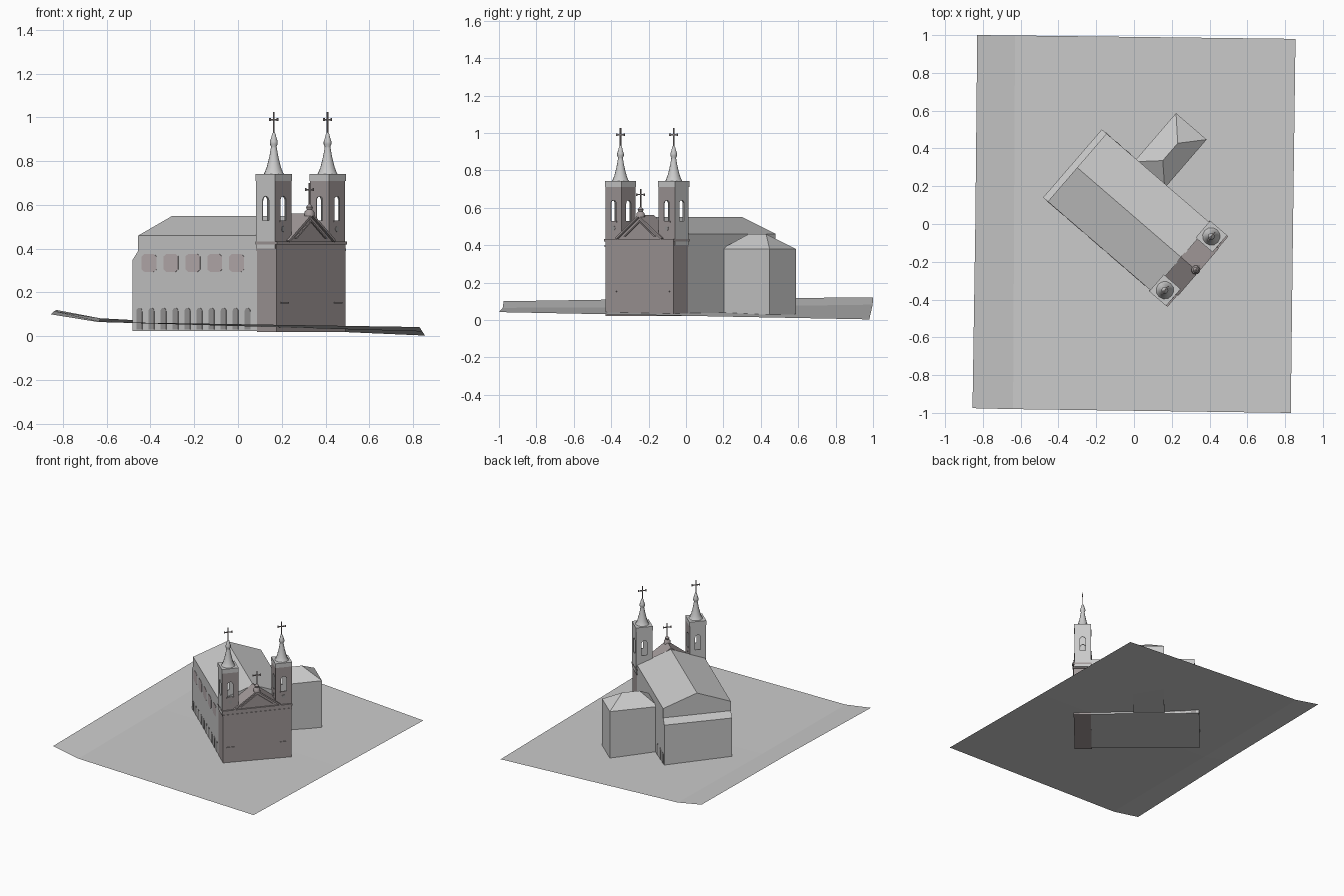
import bpy, bmesh, math
from mathutils import Matrix

if "Cube" in bpy.data.objects:
    bpy.data.objects.remove(bpy.data.objects["Cube"])

# church frame: local x runs towards the facade, local y towards the annex side
M = Matrix.Translation((0.005, 0.035, 0)) @ Matrix.Rotation(math.radians(-40.8), 4, 'Z')


def material(name, rgb):
    m = bpy.data.materials.new(name)
    m.diffuse_color = (*rgb, 1)
    m.use_nodes = True
    m.node_tree.nodes["Principled BSDF"].inputs["Base Color"].default_value = m.diffuse_color
    return m


STONE = material("wall_grey", (0.62, 0.62, 0.61))
DARK = material("facade_brown", (0.36, 0.32, 0.32))
PANE = material("window_mauve", (0.50, 0.44, 0.45))
SHADE = material("opening_dark", (0.33, 0.32, 0.32))


def mesh_object(name, verts, faces, mat=None, world=M):
    me = bpy.data.meshes.new(name)
    bm = bmesh.new()
    vs = [bm.verts.new(v) for v in verts]
    for f in faces:
        bm.faces.new([vs[i] for i in f])
    bmesh.ops.recalc_face_normals(bm, faces=bm.faces[:])
    bm.to_mesh(me)
    bm.free()
    ob = bpy.data.objects.new(name, me)
    bpy.context.collection.objects.link(ob)
    ob.matrix_world = world
    if mat:
        me.materials.append(mat)
    return ob


def prism(name, pts, axis, s0, s1, mat=None):
    """Extrude an (across, z) profile along local x or y."""
    n = len(pts)
    place = (lambda a, z, s: (s, a, z)) if axis == 'x' else (lambda a, z, s: (a, s, z))
    verts = [place(a, z, s) for s in (s0, s1) for a, z in pts]
    faces = [range(n), range(n, 2 * n)]
    faces += [(i, (i + 1) % n, (i + 1) % n + n, i + n) for i in range(n)]
    return mesh_object(name, verts, faces, mat)


def box(name, x0, x1, y0, y1, z0, z1, mat=None):
    return prism(name, [(y0, z0), (y1, z0), (y1, z1), (y0, z1)], 'x', x0, x1, mat)


def arch(c, half, z0, z1, n=8):
    top = [(c + half * math.cos(math.pi * i / n), z1 - half + half * math.sin(math.pi * i / n))
           for i in range(n + 1)]
    return [(c - half, z0), (c + half, z0)] + top


def disc(c, z, r, n=12):
    return [(c + r * math.cos(2 * math.pi * i / n), z + r * math.sin(2 * math.pi * i / n)) for i in range(n)]


def lathe(name, profile, x, y, n=12, mat=None):
    verts = [(x + r * math.cos(2 * math.pi * i / n), y + r * math.sin(2 * math.pi * i / n), z)
             for r, z in profile for i in range(n)]
    faces = [range(n), range((len(profile) - 1) * n, len(profile) * n)]
    faces += [(k * n + i, k * n + (i + 1) % n, (k + 1) * n + (i + 1) % n, (k + 1) * n + i)
              for k in range(len(profile) - 1) for i in range(n)]
    ob = mesh_object(name, verts, faces, mat)
    bpy.ops.object.select_all(action='DESELECT')
    bpy.context.view_layer.objects.active = ob
    ob.select_set(True)
    bpy.ops.object.shade_smooth_by_angle(angle=math.radians(40))
    return ob


def cross(name, x, y, z0, z1, arm_z, arm):
    t = 0.003
    box(name + "_post", x - t, x + t, y - t, y + t, z0, z1, DARK)
    box(name + "_arms", x - t, x + t, y - arm, y + arm, arm_z - t, arm_z + t, DARK)
    for s in (-1, 1):
        box(name + "_arm_end", x - t, x + t, y + s * arm - t, y + s * arm + t, arm_z - 0.007, arm_z + 0.007, DARK)


def cut(target, cutter):
    cutter.hide_render = True
    cutter.hide_viewport = True
    mod = target.modifiers.new(cutter.name, 'BOOLEAN')
    mod.operation = 'DIFFERENCE'
    mod.solver = 'EXACT'
    mod.object = cutter


# sloping terrain sheet with a fold near its left edge
mesh_object("terrain",
            [(-0.855, -0.975, 0.10), (-0.64, -0.98, 0.065), (0.83, -1.0, 0.042),
             (-0.83, 1.0, 0.12), (-0.63, 0.998, 0.082), (0.855, 0.98, 0.003),
             (-0.84, 0.0, 0.115), (-0.635, 0.0, 0.068), (0.842, 0.0, 0.022)],
            [(0, 1, 7, 6), (1, 2, 8, 7), (6, 7, 4, 3), (7, 8, 5, 4)], None, Matrix())

# nave with gable roof, and the low lean-to along its back
W = 0.238
prism("nave", [(-W, 0.025), (W, 0.025), (W, 0.46), (0, 0.55), (-W, 0.46)], 'x', -0.404, 0.325, STONE)
prism("back_lean_to", [(-0.437, 0.025), (-0.404, 0.025), (-0.404, 0.39), (-0.437, 0.35)], 'y', -W, W, STONE)

# upper rounded windows on the left wall
for i in range(5):
    u = (-0.405 + 0.1 * i + 0.15) / 0.757
    a, b, c = 0.044, 0.026, 0.335
    pts = [(u - a, c - 0.03), (u - b, c - 0.042), (u + b, c - 0.042), (u + a, c - 0.03),
           (u + a, c + 0.03), (u + b, c + 0.042), (u - b, c + 0.042), (u - a, c + 0.03)]
    prism("upper_window", pts, 'y', -W - 0.002, -W + 0.01, PANE)

# lower arched windows, continued on the right wall behind the annex
for i in range(10):
    u = (-0.45 + 0.055 * i + 0.15) / 0.757
    prism("lower_arch", arch(u, 0.017, 0.03, 0.13), 'y', -W - 0.002, -W + 0.01, SHADE)
    if u < -0.21:
        prism("lower_arch_right", arch(u, 0.017, 0.03, 0.13), 'y', W - 0.01, W + 0.002, SHADE)

# side annex with hipped roof
box("annex_walls", -0.196, 0.018, 0.22, 0.56, 0.03, 0.38, STONE)
mesh_object("annex_roof",
            [(-0.196, 0.22, 0.38), (0.018, 0.22, 0.38), (0.018, 0.56, 0.38), (-0.196, 0.56, 0.38),
             (-0.085, 0.324, 0.46), (-0.085, 0.445, 0.46)],
            [(0, 1, 4), (1, 2, 5, 4), (2, 3, 5), (3, 0, 4, 5)], STONE)

# facade block, cornices and ledges
box("facade_block", 0.315, 0.434, -0.24, 0.24, 0.02, 0.43, DARK)
box("cornice_lower", 0.313, 0.437, -0.243, 0.243, 0.39, 0.40, DARK)
box("cornice_upper", 0.311, 0.440, -0.246, 0.246, 0.42, 0.432, DARK)
for s in (-1, 1):
    box("facade_ledge", 0.43, 0.439, s * 0.187 - 0.027, s * 0.187 + 0.027, 0.150, 0.156, DARK)

# pediment with raised raking cornice
prism("pediment", [(-0.158, 0.43), (0.158, 0.43), (0, 0.55)], 'x', 0.32, 0.43, DARK)
for s in (-1, 1):
    prism("raking_cornice", [(s * 0.158, 0.43), (0, 0.55), (0, 0.562), (s * 0.165, 0.438)],
          'x', 0.32, 0.444, DARK)
    prism("pediment_moulding", [(s * 0.10, 0.447), (0, 0.523), (0, 0.531), (s * 0.112, 0.447)],
          'x', 0.428, 0.438, DARK)
lathe("pediment_finial", [(0.024, 0.55), (0.022, 0.57), (0.012, 0.58), (0.016, 0.59), (0.004, 0.605)],
      0.425, 0, 12, DARK)
cross("pediment_cross", 0.425, 0, 0.60, 0.70, 0.67, 0.026)

# twin bell towers
H, TX = 0.057, 0.372
SPIRE = [(0.048, 0.74), (0.042, 0.75), (0.034, 0.77), (0.026, 0.80), (0.019, 0.83), (0.014, 0.86),
         (0.013, 0.868), (0.018, 0.878), (0.018, 0.89), (0.013, 0.905), (0.008, 0.925), (0.003, 0.932)]
for side, s in (("left", -1), ("right", 1)):
    ty = s * 0.188
    tower = box(side + "_tower", TX - H, TX + H, ty - H, ty + H, 0.40, 0.74, STONE)
    tower.data.materials.append(DARK)
    for p in tower.data.polygons:
        if p.normal.x > 0.9 or p.normal.y * s < -0.9:
            p.material_index = 1
    h = H - 0.005
    cut(tower, box(side + "_belfry_cutter", TX - h, TX + h, ty - h, ty + h, 0.46, 0.72))
    cut(tower, prism(side + "_window_cutter_x", arch(ty, 0.019, 0.53, 0.64), 'x', TX - 0.1, TX + 0.1))
    cut(tower, prism(side + "_window_cutter_y", arch(TX, 0.019, 0.53, 0.64), 'y', ty - 0.1, ty + 0.1))
    # round plaques, sills and the top band
    prism(side + "_plaque", disc(ty, 0.49, 0.013), 'x', TX + H - 0.003, TX + H + 0.002, SHADE)
    prism(side + "_plaque", disc(TX, 0.49, 0.013), 'y', ty - s * (H - 0.003), ty - s * (H + 0.002), SHADE)
    box(side + "_sill", TX + H - 0.004, TX + H + 0.003, ty - 0.025, ty + 0.025, 0.522, 0.529, DARK)
    box(side + "_top_band", TX - H - 0.002, TX + H + 0.002, ty - H - 0.002, ty + H + 0.002, 0.71, 0.742, STONE)
    lathe(side + "_spire", SPIRE, TX, ty, 12, STONE)
    cross(side + "_cross", TX, ty, 0.93, 1.025, 0.99, 0.026)
